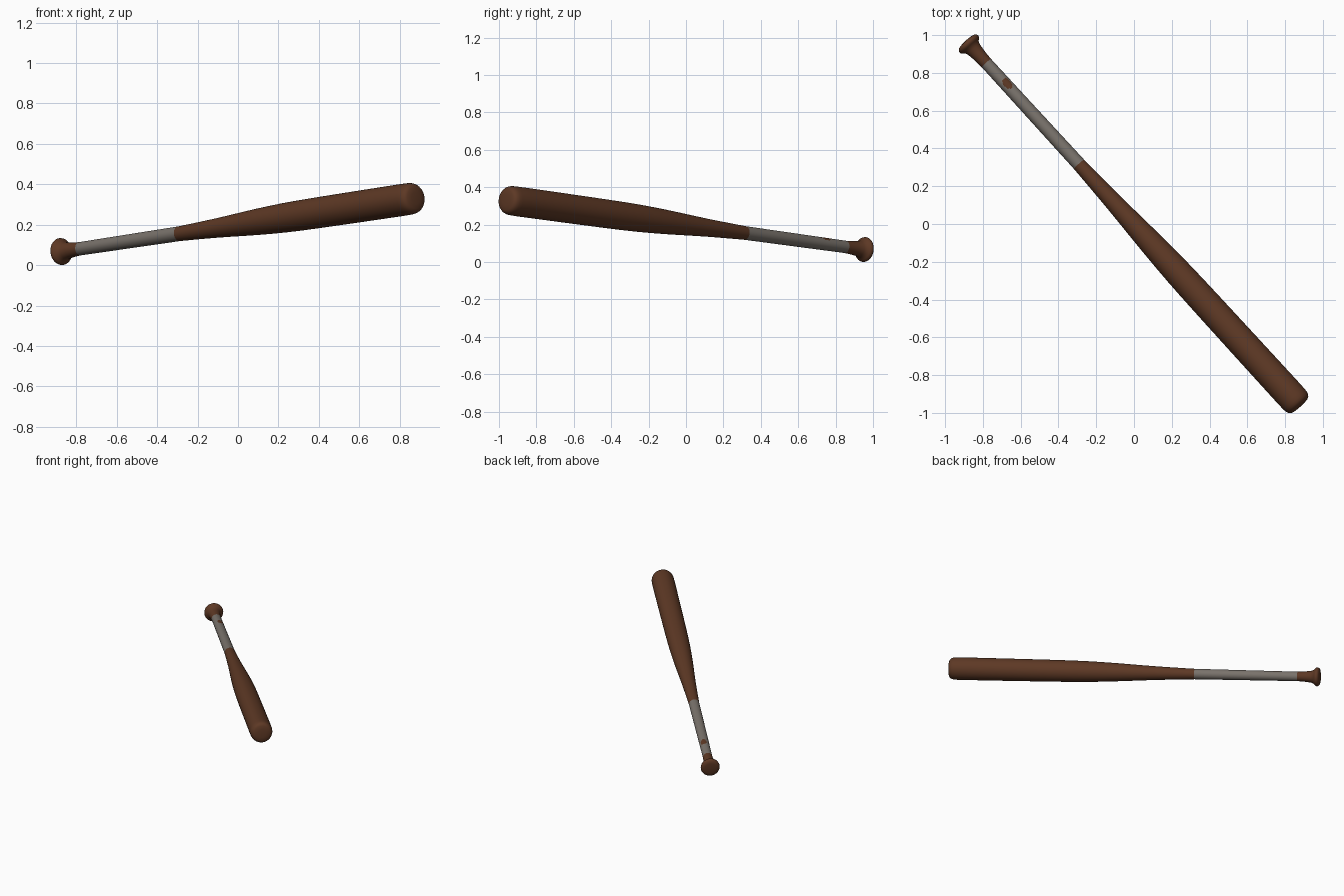
import bpy, bmesh, math
from mathutils import Vector

if "Cube" in bpy.data.objects:
    bpy.data.objects.remove(bpy.data.objects["Cube"])

# Bat axis: from the centre of the knob rim to the centre of the barrel end
KNOB = Vector((-0.875, 0.954, 0.067))
TIP = Vector((0.863, -0.945, 0.33))
axis = (TIP - KNOB).normalized()
up = (Vector((0, 0, 1)) - axis * axis.z).normalized()
side = axis.cross(up)
if side.x < 0:
    side = -side
SEGMENTS = 48


def material(name, colour):
    m = bpy.data.materials.new(name)
    m.diffuse_color = (*colour, 1)
    m.use_nodes = True
    m.node_tree.nodes["Principled BSDF"].inputs["Base Color"].default_value = m.diffuse_color
    return m


wood = material("brown wood", (0.11, 0.04, 0.018))
tape = material("grey tape", (0.19, 0.168, 0.147))


def lathe(name, profile, mats, rule=None):
    """Turn (distance, radius) pairs about the bat axis; radius 0 closes an end."""
    bm = bmesh.new()
    rings = []
    for t, r in profile:
        c = KNOB + axis * t
        if r == 0:
            rings.append([bm.verts.new(c)] * SEGMENTS)
            continue
        angles = [2 * math.pi * i / SEGMENTS for i in range(SEGMENTS)]
        rings.append([bm.verts.new(c + (up * math.cos(a) + side * math.sin(a)) * r) for a in angles])
    for a, b in zip(rings, rings[1:]):
        for i in range(SEGMENTS):
            j = (i + 1) % SEGMENTS
            f = bm.faces.new(list(dict.fromkeys((a[i], a[j], b[j], b[i]))))
            if rule:
                d = f.calc_center_median() - KNOB
                f.material_index = rule(d.dot(axis), math.atan2(d.dot(side), d.dot(up)))
    # face outwards: compare each normal with the radial and axial direction
    bm.normal_update()
    f = max(bm.faces, key=lambda q: q.calc_area() if len(q.verts) == 4 else 0)
    d = f.calc_center_median() - KNOB
    if f.normal.dot(d - axis * d.dot(axis)) < 0:
        bmesh.ops.reverse_faces(bm, faces=bm.faces[:])
    mesh = bpy.data.meshes.new(name)
    bm.to_mesh(mesh)
    bm.free()
    for m in mats:
        mesh.materials.append(m)
    ob = bpy.data.objects.new(name, mesh)
    bpy.context.collection.objects.link(ob)
    bpy.ops.object.select_all(action='DESELECT')
    ob.select_set(True)
    bpy.context.view_layer.objects.active = ob
    bpy.ops.object.shade_smooth_by_angle(angle=math.radians(40))
    return ob


# Flared knob
lathe("knob", [(-0.02, 0), (-0.019, 0.04), (-0.015, 0.057), (-0.008, 0.064), (0, 0.067),
               (0.009, 0.065), (0.016, 0.058), (0.024, 0.049), (0.04, 0.042),
               (0.07, 0.038), (0.1, 0.035), (0.14, 0.033)], [wood])

# Taped grip, with a small worn patch on top where the wood shows
START, END, STEPS = 0.14, 0.87, 80
grip = [(START + (END - START) * i / STEPS, 0.033 + 0.0035 * i / STEPS) for i in range(STEPS + 1)]
lathe("grip", grip, [tape, wood],
      lambda t, a: int(((t - 0.297) / 0.033) ** 2 + ((a - 0.3) / 0.65) ** 2 < 1))

# Tapered barrel with a rounded end
lathe("barrel", [(0.87, 0.0365), (0.95, 0.0395), (1.05, 0.0435), (1.15, 0.048), (1.25, 0.0535),
                 (1.35, 0.0595), (1.45, 0.065), (1.55, 0.0695), (1.65, 0.073), (1.75, 0.075),
                 (1.9, 0.0765), (2.2, 0.078), (2.5, 0.079), (2.56, 0.0785), (2.58, 0.077),
                 (2.594, 0.073), (2.604, 0.066), (2.61, 0.055), (2.613, 0.03), (2.614, 0)], [wood])
